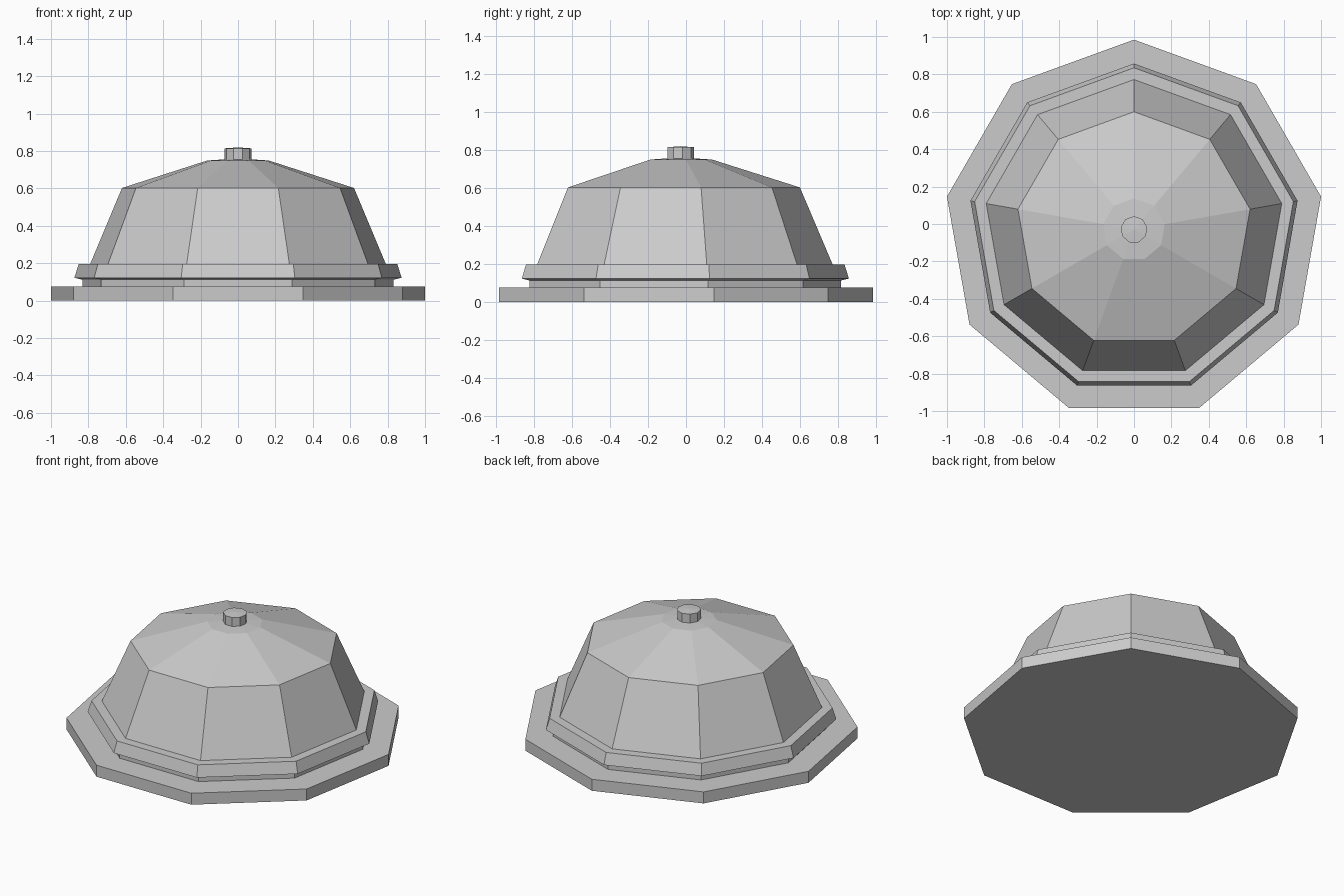
import bpy
import bmesh
from math import sin, cos, tau

SIDES = 9
CENTRE_Y = -0.03

cube = bpy.data.objects.get("Cube")
if cube:
    bpy.data.objects.remove(cube, do_unlink=True)

# Single plain grey material
grey = bpy.data.materials.new("plain grey")
grey.use_nodes = True
grey.diffuse_color = (0.6, 0.6, 0.6, 1)
grey.node_tree.nodes["Principled BSDF"].inputs["Base Color"].default_value = (0.6, 0.6, 0.6, 1)


def lathe(name, profile, apex=None):
    """Stack nine-sided rings of (radius, height); close with a cap or an apex."""
    bm = bmesh.new()
    rings = []
    for radius, z in profile:
        rings.append([bm.verts.new((radius * sin(tau * i / SIDES),
                                    radius * cos(tau * i / SIDES), z))
                      for i in range(SIDES)])
    for low, high in zip(rings, rings[1:]):
        for i in range(SIDES):
            j = (i + 1) % SIDES
            bm.faces.new((low[i], low[j], high[j], high[i]))
    bm.faces.new(rings[0])
    if apex is None:
        bm.faces.new(rings[-1])
    else:
        tip = bm.verts.new((0, 0, apex))
        for i in range(SIDES):
            bm.faces.new((rings[-1][i], rings[-1][(i + 1) % SIDES], tip))
    bmesh.ops.recalc_face_normals(bm, faces=bm.faces)
    mesh = bpy.data.meshes.new(name)
    bm.to_mesh(mesh)
    bm.free()
    mesh.materials.append(grey)
    obj = bpy.data.objects.new(name, mesh)
    obj.location.y = CENTRE_Y
    bpy.context.collection.objects.link(obj)
    return obj


# Wide flat base plate
lathe("base_plate", [(1.0155, 0), (1.0155, 0.076)])

# Recessed neck with a flared rim above it
lathe("rim_collar", [(0.845, 0.07), (0.845, 0.112), (0.888, 0.122), (0.865, 0.196)])

# Faceted bell dome with a shallow crown
lathe("bell_dome", [(0.805, 0.19), (0.63, 0.602), (0.167, 0.749)], apex=0.76)

# Small push button on top
lathe("push_button", [(0.072, 0.74), (0.072, 0.814)], apex=0.819)
